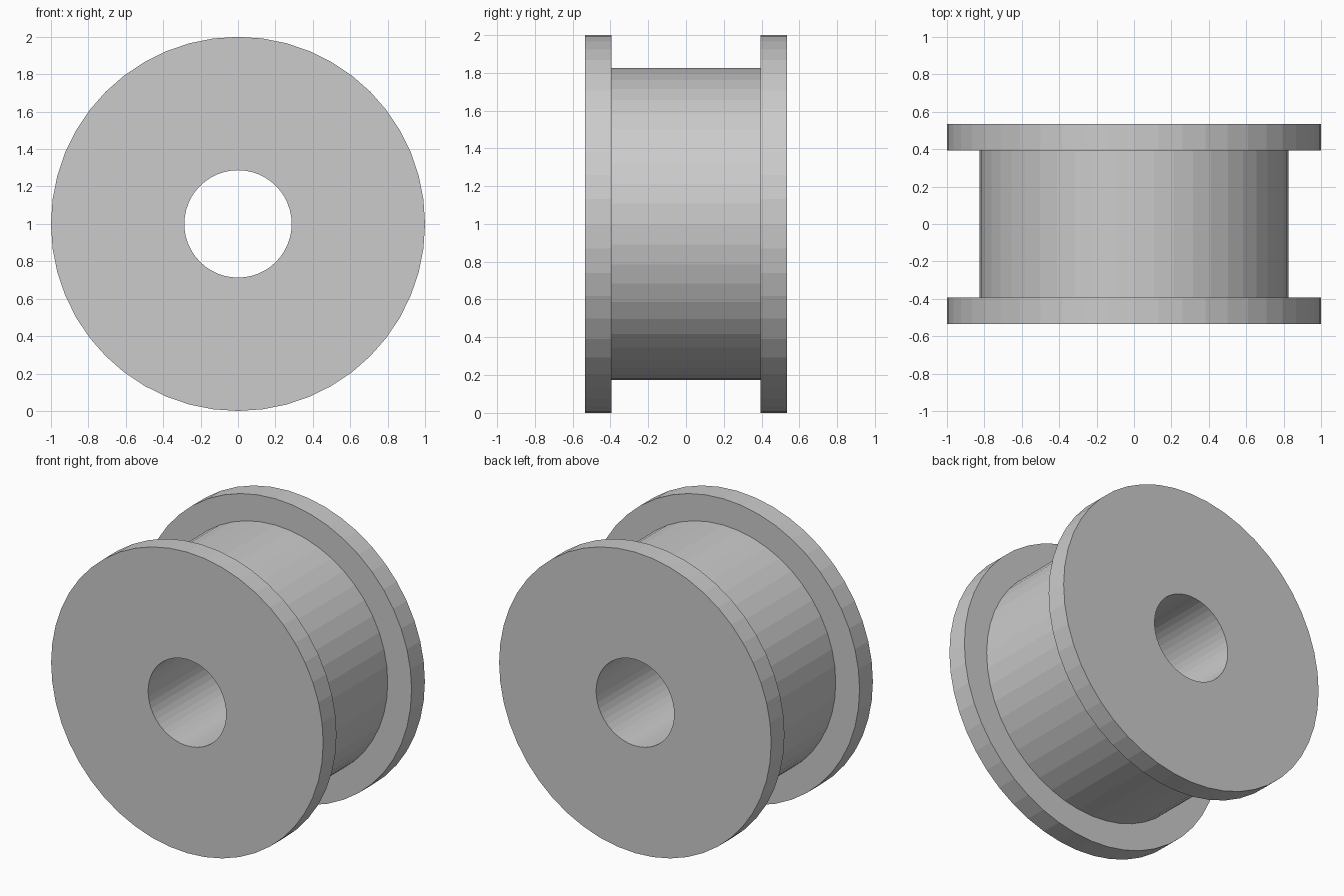
import bpy, bmesh, math
from mathutils import Vector

if "Cube" in bpy.data.objects:
    bpy.data.objects.remove(bpy.data.objects["Cube"])

SEGMENTS = 48
CENTER = Vector((0, 0, 1))
HOLE_R, DRUM_R, FLANGE_R = 0.287, 0.825, 1.0
OUTER_Y, INNER_Y = 0.534, 0.394

# Closed cross-section of the spool as (radius, y), mirrored front to back
half = [(HOLE_R, OUTER_Y), (FLANGE_R, OUTER_Y), (FLANGE_R, INNER_Y), (DRUM_R, INNER_Y)]
profile = half + [(r, -y) for r, y in reversed(half)]

# Revolve the section around the y axis through the spool centre
bm = bmesh.new()
rings = []
for i in range(SEGMENTS):
    a = math.tau * i / SEGMENTS
    rings.append([bm.verts.new(CENTER + Vector((r * math.cos(a), y, r * math.sin(a))))
                  for r, y in profile])
n = len(profile)
for i, ring in enumerate(rings):
    nxt = rings[(i + 1) % SEGMENTS]
    for j in range(n):
        k = (j + 1) % n
        bm.faces.new((ring[j], ring[k], nxt[k], nxt[j]))
bmesh.ops.recalc_face_normals(bm, faces=bm.faces)

mesh = bpy.data.meshes.new("flanged_spool")
bm.to_mesh(mesh)
bm.free()
bpy.context.collection.objects.link(bpy.data.objects.new("flanged_spool", mesh))
